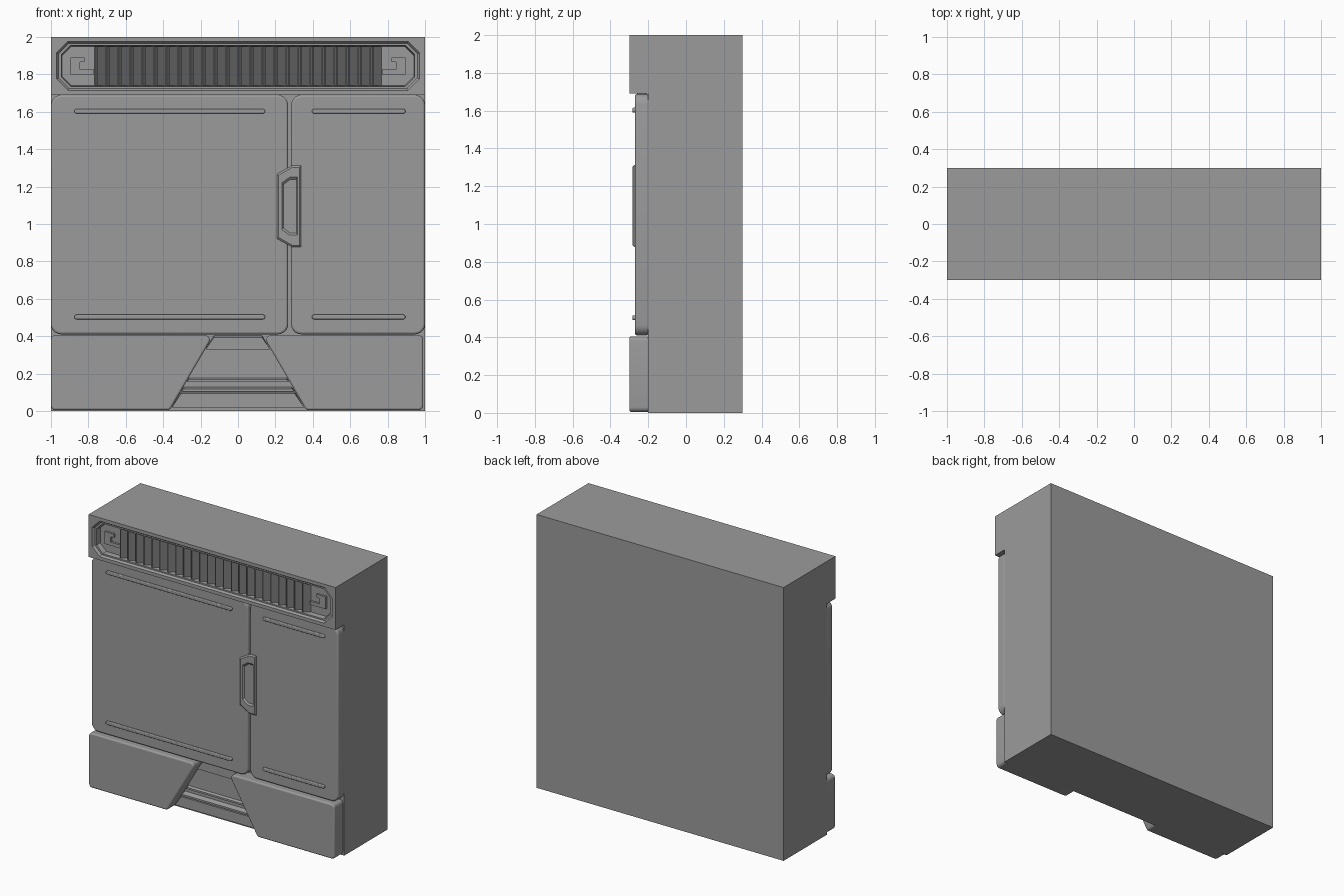
import bpy, bmesh, math
from mathutils import Vector

if "Cube" in bpy.data.objects:
    bpy.data.objects.remove(bpy.data.objects["Cube"])


def material(name, v):
    m = bpy.data.materials.new(name)
    m.diffuse_color = (v, v, v, 1)
    m.use_nodes = True
    m.node_tree.nodes["Principled BSDF"].inputs["Base Color"].default_value = m.diffuse_color
    return m


GREY = material("mid_grey", 0.33)
DARK = material("dark_grey", 0.2)


def finish(name, bm, bevel=0.0, smooth=False, mat=GREY):
    bmesh.ops.remove_doubles(bm, verts=bm.verts, dist=1e-5)
    bmesh.ops.recalc_face_normals(bm, faces=bm.faces)
    me = bpy.data.meshes.new(name)
    bm.to_mesh(me)
    bm.free()
    me.materials.append(mat)
    ob = bpy.data.objects.new(name, me)
    bpy.context.collection.objects.link(ob)
    if bevel:
        m = ob.modifiers.new("soft_edge", 'BEVEL')
        m.width, m.segments = bevel, 3
        m.limit_method, m.angle_limit = 'ANGLE', math.radians(60)
    if smooth:
        bpy.ops.object.select_all(action='DESELECT')
        bpy.context.view_layer.objects.active = ob
        ob.select_set(True)
        bpy.ops.object.shade_smooth_by_angle(angle=math.radians(35))
    return ob


def loft(name, rings, bevel=0.0, smooth=False):
    """Joins (x, z) outlines, each at its own y, and caps both ends."""
    bm = bmesh.new()
    loops = [[bm.verts.new((x, y, z)) for x, z in pts] for pts, y in rings]
    for a, b in zip(loops, loops[1:]):
        for i in range(len(a)):
            j = (i + 1) % len(a)
            bm.faces.new((a[i], a[j], b[j], b[i]))
    bm.faces.new(loops[0])
    bm.faces.new(loops[-1])
    return finish(name, bm, bevel, smooth)


def rect(x0, x1, z0, z1):
    return [(x0, z0), (x1, z0), (x1, z1), (x0, z1)]


def octagon(x0, x1, z0, z1, c):
    return [(x0 + c, z0), (x1 - c, z0), (x1, z0 + c), (x1, z1 - c),
            (x1 - c, z1), (x0 + c, z1), (x0, z1 - c), (x0, z0 + c)]


def rounded(pts, r, seg=5):
    """Replaces every corner of an outline by an arc of radius r."""
    out = []
    for i, p in enumerate(pts):
        p = Vector(p)
        a = (Vector(pts[i - 1]) - p).normalized()
        b = (Vector(pts[(i + 1) % len(pts)]) - p).normalized()
        half = a.angle(b) / 2
        c = p + (a + b).normalized() * (r / math.sin(half))
        s = p + a * (r / math.tan(half)) - c
        e = p + b * (r / math.tan(half)) - c
        for k in range(seg + 1):
            t = k / seg
            ang = math.pi - 2 * half
            d = (s * math.sin((1 - t) * ang) + e * math.sin(t * ang)) / math.sin(ang)
            out.append(tuple(c + d))
    return out


# Main body
loft("body", [(rect(-1, 1, 0, 2), 0.3), (rect(-1, 1, 0, 2), -0.2)])

# Header with stepped, chamfered recess
loft("header", [
    (octagon(-1, 1, 1.69, 2, 0), -0.2),
    (octagon(-1, 1, 1.69, 2, 0), -0.3),
    (octagon(-0.97, 0.97, 1.715, 1.975, 0.06), -0.3),
    (octagon(-0.96, 0.96, 1.725, 1.965, 0.056), -0.285),
    (octagon(-0.945, 0.945, 1.735, 1.955, 0.05), -0.285),
    (octagon(-0.94, 0.94, 1.74, 1.95, 0.05), -0.25)])

# Vent louvres: sawtooth strip
bm = bmesh.new()
n, x0, step = 24, -0.77, 1.54 / 24
profile = [(x0, -0.245)]
for i in range(n):
    x = x0 + i * step
    profile += [(x + 0.002, -0.25), (x + 0.012, -0.284), (x + 0.018, -0.284), (x + step - 0.002, -0.25)]
profile.append((-x0, -0.245))
low, high = ([bm.verts.new((x, y, z)) for x, y in profile] for z in (1.74, 1.95))
for i in range(len(profile) - 1):
    bm.faces.new((low[i], low[i + 1], high[i + 1], high[i]))
for row in (low, high):
    bm.faces.new(row)
bm.faces.new((low[0], high[0], high[-1], low[-1]))
finish("vent_louvres", bm, mat=DARK)

# End clips beside the louvres
for s, side in ((-1, "left"), (1, "right")):
    clip = [(0.77, 1.80), (0.895, 1.80), (0.895, 1.89), (0.82, 1.89),
            (0.82, 1.865), (0.845, 1.865), (0.845, 1.825), (0.77, 1.825)]
    pts = [(s * x, z) for x, z in clip]
    loft(f"{side}_vent_clip", [(pts, -0.245), (pts, -0.265)])

# Door panels with rounded trim bars
for side, a, b, c, d in (("left", -1, 0.268, -0.875, 0.145), ("right", 0.284, 1, 0.395, 0.895)):
    pts = rounded(rect(a, b, 0.41, 1.69), 0.055)
    loft(f"{side}_door", [(pts, -0.195), (pts, -0.27)], 0.012, True)
    for z, level in ((0.503, "lower"), (1.603, "upper")):
        bar = rounded(rect(c, d, z - 0.0125, z + 0.0125), 0.012)
        loft(f"{side}_{level}_trim_bar", [(bar, -0.26), (bar, -0.284)], 0.005, True)


# Handle with recessed grip
def grip(x0, xm, x1, z0, z1, c):
    return [(x0, z0 + c), (xm, z0), (x1, z0), (x1, z1), (xm, z1), (x0, z1 - c)]


outer = grip(0.208, 0.288, 0.338, 0.877, 1.312, 0.045)
lip = grip(0.216, 0.29, 0.33, 0.886, 1.303, 0.043)
inner = grip(0.234, 0.277, 0.318, 0.94, 1.25, 0.03)
floor = grip(0.242, 0.279, 0.312, 0.952, 1.238, 0.028)
loft("door_handle", [(outer, -0.2), (outer, -0.274), (lip, -0.282), (inner, -0.282), (floor, -0.273)])

# Kick blocks flanking the tapered opening
for s, side in ((-1, "left"), (1, "right")):
    edge = 1.0 if s < 0 else 0.99
    pts = [(s * x, z) for x, z in ((0.365, 0.005), (edge, 0.005), (edge, 0.405), (0.132, 0.405))]
    pts = rounded(pts, 0.025)
    loft(f"{side}_kick_block", [(pts, -0.195), (pts, -0.3)], 0.01, True)

# Stepped ledges in the tapered opening
for name, y, z0, z1 in (("top_ledge", -0.225, 0.33, 0.405), ("middle_ledge", -0.215, 0.155, 0.18),
                        ("lower_ledge", -0.235, 0.105, 0.13), ("base_ledge", -0.225, 0.02, 0.105)):
    back = [(-0.365 + 0.583 * z0, z0), (0.365 - 0.583 * z0, z0),
            (0.365 - 0.583 * z1, z1), (-0.365 + 0.583 * z1, z1)]
    front = [(x, z - (0.012 if z == z1 else 0)) for x, z in back]
    loft(name, [(back, -0.195), (front, y)])
